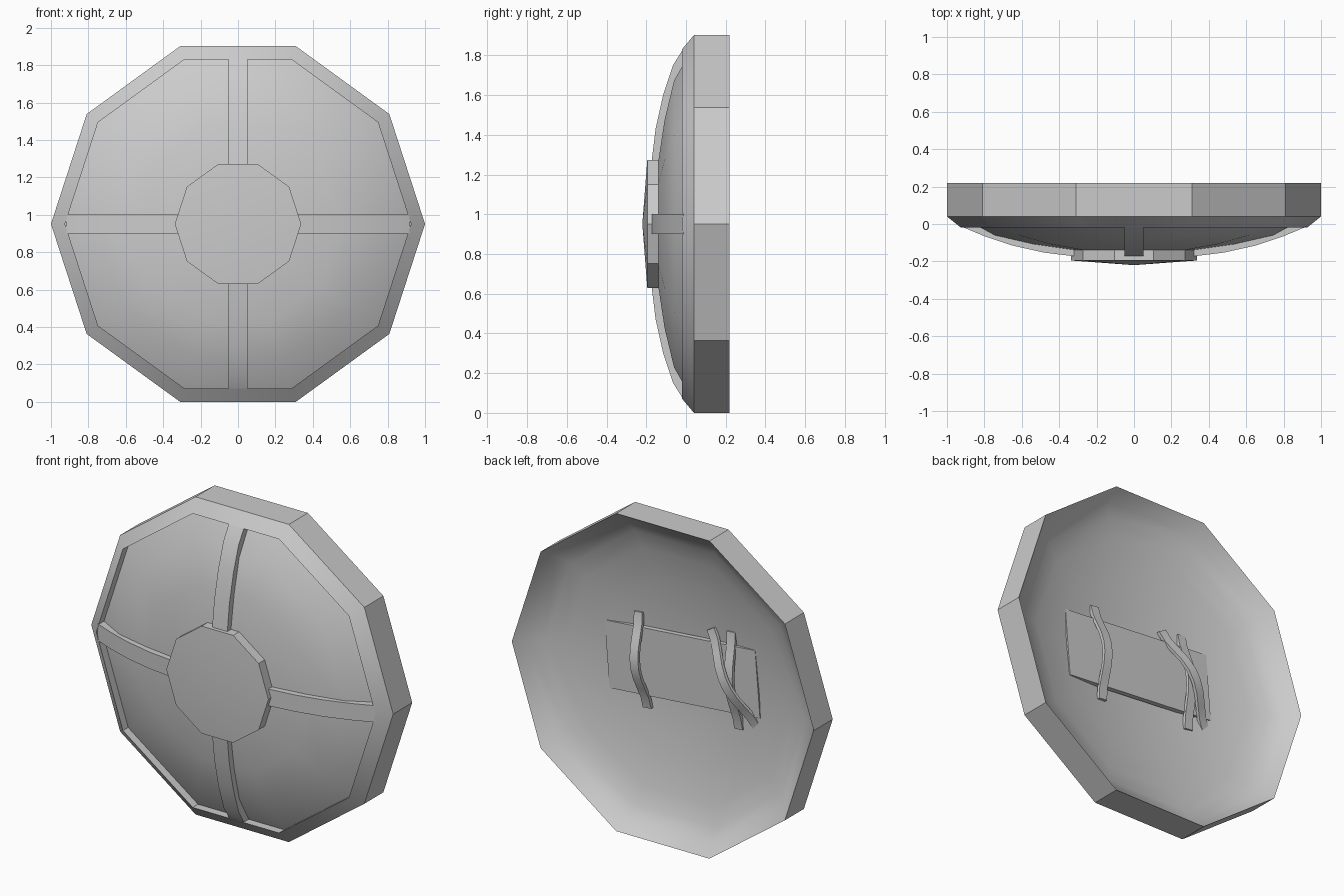
import bpy, bmesh, math
from mathutils import Matrix, Vector

if "Cube" in bpy.data.objects:
    bpy.data.objects.remove(bpy.data.objects["Cube"], do_unlink=True)

SIDES = 10
CENTRE = Vector((0, 0, 0.951))

grey = bpy.data.materials.new("plain grey")
grey.use_nodes = True
grey.diffuse_color = (0.6, 0.6, 0.6, 1)
bsdf = grey.node_tree.nodes["Principled BSDF"]
bsdf.inputs["Base Color"].default_value = (0.6, 0.6, 0.6, 1)
bsdf.inputs["Roughness"].default_value = 0.8


def finish(name, bm, matrix):
    """Turn a bmesh into a smooth-by-angle object."""
    bmesh.ops.recalc_face_normals(bm, faces=bm.faces)
    mesh = bpy.data.meshes.new(name)
    bm.to_mesh(mesh)
    bm.free()
    mesh.transform(matrix)
    mesh.materials.append(grey)
    obj = bpy.data.objects.new(name, mesh)
    bpy.context.collection.objects.link(obj)
    bpy.ops.object.select_all(action='DESELECT')
    obj.select_set(True)
    bpy.context.view_layer.objects.active = obj
    bpy.ops.object.shade_smooth_by_angle(angle=math.radians(32))
    return obj


def lathe(name, profile):
    """Revolve (radius, y) points round the y axis in ten flat sides."""
    bm = bmesh.new()
    rings = []
    for r, y in profile:
        if r == 0:
            rings.append([bm.verts.new((0, y, 0))] * SIDES)
        else:
            steps = [2 * math.pi * k / SIDES for k in range(SIDES)]
            rings.append([bm.verts.new((r * math.cos(a), y, r * math.sin(a))) for a in steps])
    for a, b in zip(rings, rings[1:]):
        for k in range(SIDES):
            n = (k + 1) % SIDES
            corners = list(dict.fromkeys((a[k], a[n], b[n], b[k])))
            bm.faces.new(corners)
    return finish(name, bm, Matrix.Translation(CENTRE))


def ribbon(name, path, thickness, width, angle, location=(0, 0, 0)):
    """Band following a (length, y) path, turned about the y axis."""
    bm = bmesh.new()
    rows = []
    for u, y in path:
        corners = ((y, -1), (y, 1), (y + thickness, 1), (y + thickness, -1))
        rows.append([bm.verts.new((u, v, s * width / 2)) for v, s in corners])
    for a, b in zip(rows, rows[1:]):
        for k in range(4):
            n = (k + 1) % 4
            bm.faces.new((a[k], a[n], b[n], b[k]))
    bm.faces.new(rows[0])
    bm.faces.new(rows[-1])
    place = Matrix.Translation(CENTRE + Vector(location))
    return finish(name, bm, place @ Matrix.Rotation(angle, 4, 'Y'))


# Shield body: hollow back, rim wall, chamfer, stepped-in front dome
lathe("shield_body", [
    (0, -0.015), (0.3, 0.0), (0.55, 0.03), (0.75, 0.07), (0.86, 0.105),
    (0.94, 0.15), (1, 0.22), (1, 0.04), (0.925, -0.02), (0.925, 0.03),
    (0.76, -0.06), (0.55, -0.108), (0.34, -0.138), (0, -0.155)])

# Raised centre boss with a shallow point
lathe("centre_boss", [(0, -0.12), (0.338, -0.132), (0.338, -0.195), (0, -0.22)])

# Four curved bands from the boss to the rim
for k, side in enumerate(("left", "bottom", "right", "top")):
    end = 0.88 if k % 2 else 0.92
    path = [(0.3, -0.175), (0.48, -0.153), (0.65, -0.115), (0.8, -0.065), (end, -0.015)]
    ribbon(side + "_band", path, 0.06, 0.1, k * math.pi / 2)

# Thin arm pad on the back, slightly tilted
TILT = math.radians(4.7)
ribbon("arm_pad", [(-0.5, 0.005), (0.5, 0.005)], 0.03, 0.4, TILT, (0, 0, 0.03))

# Bowed arm straps, given by top and bottom ends in x and z
BOW = (-0.05, 0.1, 0.45, 0.8, 1, 1, 0.8, 0.45, 0.1, -0.05)
for name, top, bottom, bow in (
        ("forearm_strap", (0.30, 0.29), (0.24, -0.27), 0.075),
        ("front_grip_strap", (-0.18, 0.315), (-0.49, -0.2), 0.085),
        ("rear_grip_strap", (-0.315, 0.335), (-0.367, -0.235), 0.055)):
    dx, dz = bottom[0] - top[0], bottom[1] - top[1]
    length = math.hypot(dx, dz)
    path = [(length * (k / (len(BOW) - 1) - 0.5), 0.01 + bow * b) for k, b in enumerate(BOW)]
    middle = ((top[0] + bottom[0]) / 2, 0, (top[1] + bottom[1]) / 2)
    ribbon(name, path, 0.02, 0.055, math.atan2(-dz, dx), middle)
